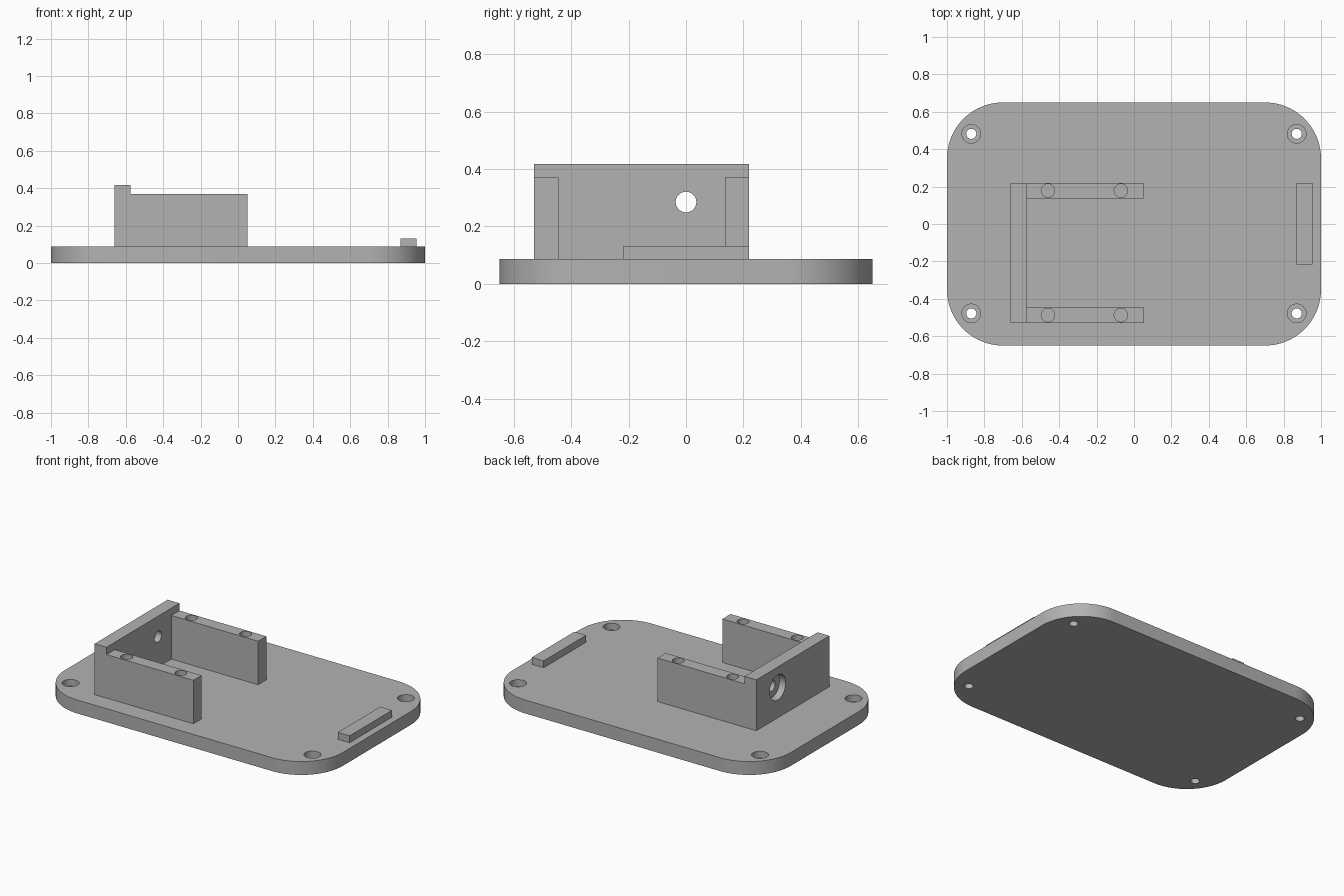
import bpy, bmesh, math
from mathutils import Matrix, Vector

cube = bpy.data.objects.get("Cube")
if cube:
    bpy.data.objects.remove(cube, do_unlink=True)

grey = bpy.data.materials.new("plain grey")
grey.use_nodes = True
colour = (0.45, 0.45, 0.45, 1)
grey.diffuse_color = colour
grey.node_tree.nodes["Principled BSDF"].inputs["Base Color"].default_value = colour


def add_object(name, bm):
    mesh = bpy.data.meshes.new(name)
    bm.to_mesh(mesh)
    bm.free()
    mesh.materials.append(grey)
    obj = bpy.data.objects.new(name, mesh)
    bpy.context.collection.objects.link(obj)
    return obj


def block(name, low, high, corner=0):
    """Box between two corners, with optional rounded vertical edges."""
    low, high = Vector(low), Vector(high)
    bm = bmesh.new()
    bmesh.ops.create_cube(bm, size=1)
    bmesh.ops.scale(bm, vec=high - low, verts=bm.verts)
    bmesh.ops.translate(bm, vec=(low + high) / 2, verts=bm.verts)
    if corner:
        upright = [e for e in bm.edges
                   if abs(e.verts[0].co.z - e.verts[1].co.z) > 0.01]
        bmesh.ops.bevel(bm, geom=upright, offset=corner, segments=20,
                        profile=0.5, affect='EDGES')
    return add_object(name, bm)


def drill(obj, start, end, radius):
    """Cut a round hole along the line from start to end."""
    start, end = Vector(start), Vector(end)
    axis = end - start
    turn = axis.to_track_quat('Z', 'Y').to_matrix().to_4x4()
    bm = bmesh.new()
    bmesh.ops.create_cone(bm, cap_ends=True, segments=40, radius1=radius,
                          radius2=radius, depth=axis.length,
                          matrix=Matrix.Translation((start + end) / 2) @ turn)
    cutter = add_object("hole_cutter", bm)
    cutter.hide_render = True
    mod = obj.modifiers.new("hole", 'BOOLEAN')
    mod.operation, mod.solver, mod.object = 'DIFFERENCE', 'EXACT', cutter
    bpy.context.view_layer.objects.active = obj
    bpy.ops.object.modifier_apply(modifier=mod.name)
    bpy.data.objects.remove(cutter, do_unlink=True)


BASE = 0.087
RAIL_TOP = 0.37

# Base plate with four counterbored screw holes
base = block("base_plate", (-1, -0.65, 0), (1, 0.65, BASE), corner=0.3)
for x in (-0.87, 0.87):
    for y in (-0.478, 0.482):
        drill(base, (x, y, -0.1), (x, y, 0.2), 0.027)
        drill(base, (x, y, 0.043), (x, y, 0.2), 0.05)

# End wall with a counterbored hole, wide on the outer side
wall = block("end_wall", (-0.66, -0.53, BASE), (-0.575, 0.22, 0.418))
drill(wall, (-0.8, 0, 0.285), (-0.4, 0, 0.285), 0.036)
drill(wall, (-0.8, 0, 0.285), (-0.615, 0, 0.285), 0.082)

# Side rails with blind holes in their top edges
rails = []
for name, y in (("left_rail", 0.178), ("right_rail", -0.487)):
    rail = block(name, (-0.575, y - 0.042, BASE), (0.05, y + 0.042, RAIL_TOP))
    for x in (-0.46, -0.07):
        drill(rail, (x, y, 0.2), (x, y, 0.5), 0.036)
    rails.append(rail)

# Low stop at the far end
stop = block("end_stop", (0.87, -0.217, BASE), (0.955, 0.219, 0.132))

# Smooth round surfaces, keep edges sharp
bpy.ops.object.select_all(action='DESELECT')
for obj in [base, wall, stop] + rails:
    obj.select_set(True)
bpy.context.view_layer.objects.active = base
bpy.ops.object.shade_smooth_by_angle(angle=math.radians(30))
